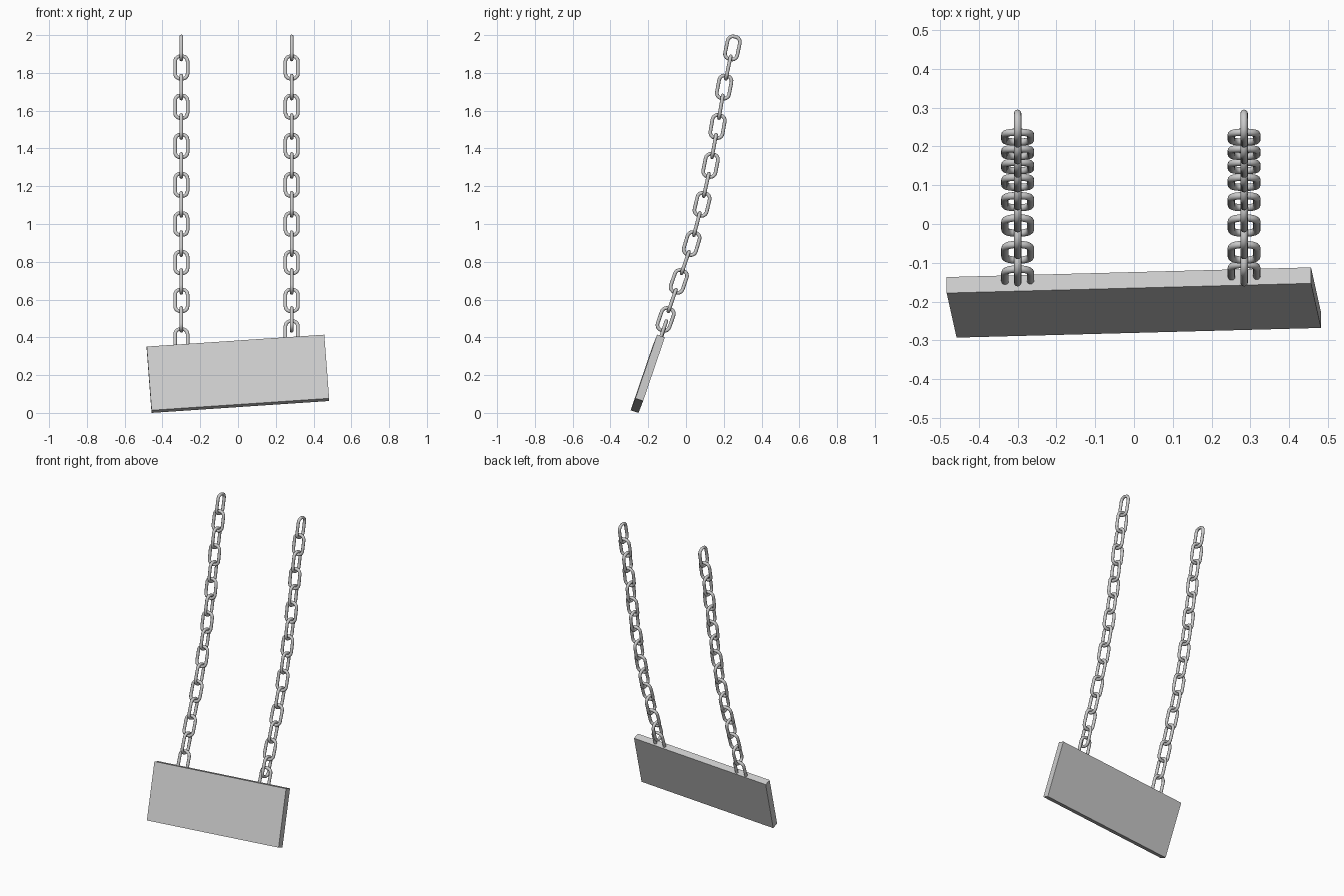
import bpy, bmesh, math
from mathutils import Vector, Matrix

if "Cube" in bpy.data.objects:
    bpy.data.objects.remove(bpy.data.objects["Cube"])


# Chain link: rounded-rectangle loop swept with a round wire, long axis = local z
def link_mesh():
    wire, half_w, half_l, corner = 0.0095, 0.033, 0.061, 0.028
    path = []
    for q, (sx, sz) in enumerate([(1, 1), (-1, 1), (-1, -1), (1, -1)]):
        for k in range(6):
            a = math.radians(90 * q + 18 * k)
            d = Vector((math.cos(a), 0, math.sin(a)))
            c = Vector((sx * (half_w - corner), 0, sz * (half_l - corner)))
            path.append((c + d * corner, d))
    bm = bmesh.new()
    sides = 12
    rings = []
    for p, d in path:
        ring = []
        for j in range(sides):
            b = 2 * math.pi * j / sides
            ring.append(bm.verts.new(p + wire * (d * math.cos(b) + Vector((0, math.sin(b), 0)))))
        rings.append(ring)
    for i, ring in enumerate(rings):
        nxt = rings[(i + 1) % len(rings)]
        for j in range(sides):
            k = (j + 1) % sides
            bm.faces.new((ring[j], nxt[j], nxt[k], ring[k])).smooth = True
    bmesh.ops.recalc_face_normals(bm, faces=bm.faces)
    me = bpy.data.meshes.new("chain_link")
    bm.to_mesh(me)
    bm.free()
    return me


def frame(x, y, z, loc):
    m = Matrix((x, y, z)).transposed().to_4x4()
    m.translation = loc
    return m


# Tilted board
bx = Vector((0.94, 0.025, 0.063)).normalized()
bz = Vector((-0.023, 0.115, 0.337))
bz = (bz - bx * bz.dot(bx)).normalized()
by = bz.cross(bx)
bpy.ops.mesh.primitive_cube_add(size=1)
board = bpy.context.object
board.name = "sign_board"
board.data.transform(Matrix.Diagonal((0.9425, 0.0435, 0.357, 1)))
board.matrix_world = frame(bx, by, bz, Vector((-0.0005, -0.2025, 0.207)))

# Curved hanging chains: (y, z) centres of every second link
side_links = [(0.246, 1.932), (0.202, 1.725), (0.167, 1.516), (0.130, 1.310),
              (0.085, 1.104), (0.030, 0.896), (-0.038, 0.696), (-0.108, 0.495)]
link = link_mesh()


def chain(name, x, last):
    pts = []
    for i, p in enumerate(side_links):
        pts.append(Vector((x, p[0], p[1])))
        if i + 1 < len(side_links):
            n = side_links[i + 1]
            pts.append(Vector((x, (p[0] + n[0]) / 2, (p[1] + n[1]) / 2)))
    pts.append(Vector((x, *last)))
    X = Vector((1, 0, 0))
    for i, p in enumerate(pts):
        if i == len(pts) - 1:
            t = Vector((0, bz.y, bz.z)).normalized()
        else:
            t = (pts[max(i - 1, 0)] - pts[min(i + 1, len(pts) - 2)]).normalized()
        side = t.cross(X)
        ob = bpy.data.objects.new(f"{name}_link_{i + 1}", link)
        bpy.context.collection.objects.link(ob)
        # links alternate by a quarter turn
        ob.matrix_world = frame(side, -X, t, p) if i % 2 == 0 else frame(X, side, t, p)


chain("left_chain", -0.30, (-0.136, 0.386))
chain("right_chain", 0.284, (-0.124, 0.428))
